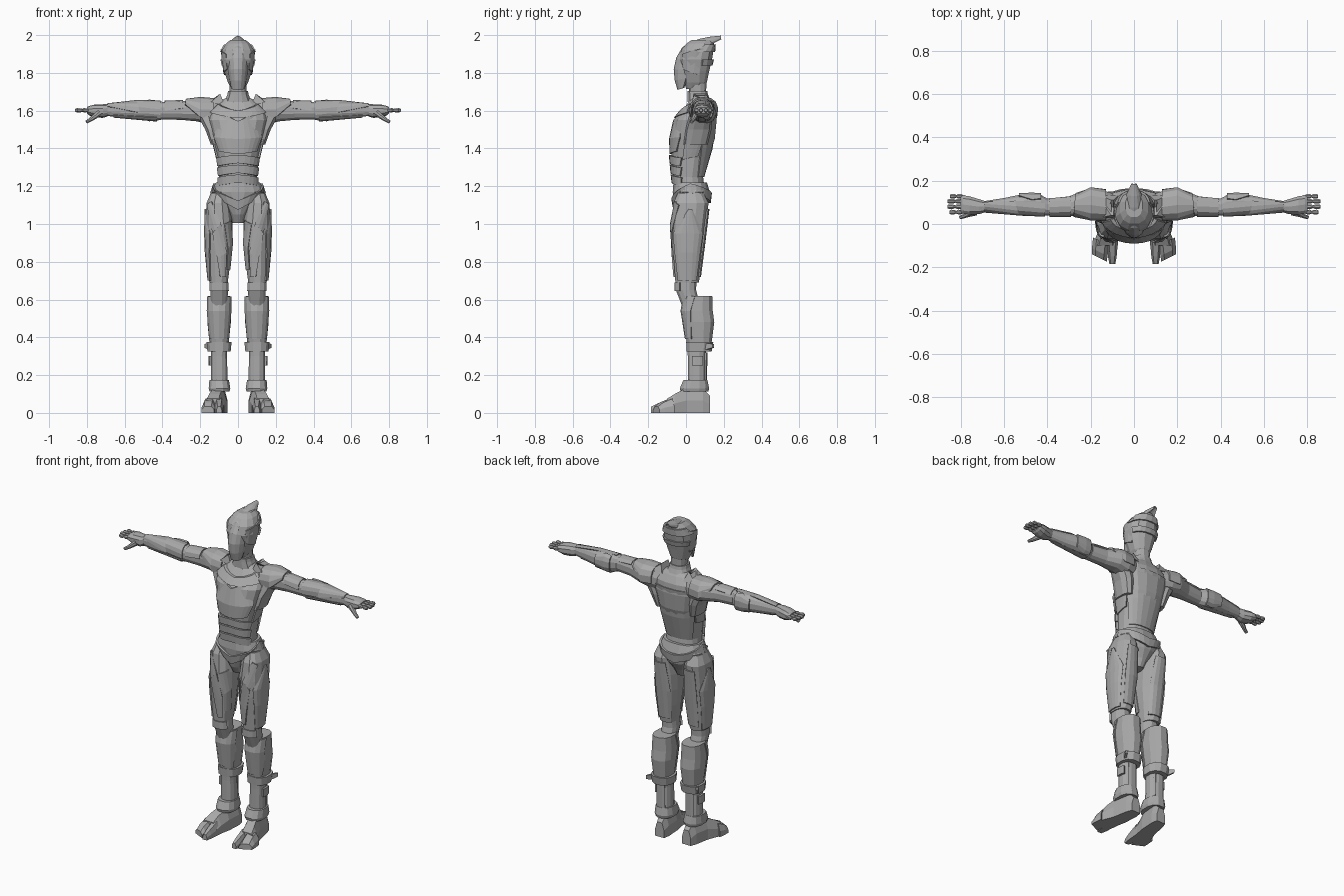
import bpy, bmesh, math
from mathutils import Vector

grey = bpy.data.materials.new("armour grey")
grey.diffuse_color = (0.4, 0.4, 0.4, 1)


def skin(name, sections, mirror=False):
    """Closed flat-shaded body through cross-sections with equal point counts."""
    bm = bmesh.new()
    rows = [[bm.verts.new(p) for p in s] for s in sections]
    n = len(rows[0])
    for a, b in zip(rows, rows[1:]):
        for i in range(n):
            j = (i + 1) % n
            bm.faces.new((a[i], a[j], b[j], b[i]))
    bm.faces.new(rows[0])
    bm.faces.new(rows[-1])
    bmesh.ops.recalc_face_normals(bm, faces=bm.faces)
    me = bpy.data.meshes.new(name)
    bm.to_mesh(me)
    bm.free()
    me.materials.append(grey)
    ob = bpy.data.objects.new(name, me)
    bpy.context.collection.objects.link(ob)
    if mirror:
        ob.modifiers.new("mirror", 'MIRROR').use_mirror_merge = False
    return ob


def surf(rings, axis, a, h, off=0, p=2.4):
    """Point at angle a (degrees) and position h on a lofted limb."""
    rs = sorted(rings)
    h = min(max(h, rs[0][0]), rs[-1][0])
    for r0, r1 in zip(rs, rs[1:]):
        if h <= r1[0]:
            break
    f = (h - r0[0]) / (r1[0] - r0[0])
    c1, c2, ra, rb = (r0[i] + f * (r1[i] - r0[i]) for i in range(1, 5))
    c, s = math.cos(math.radians(a)), math.sin(math.radians(a))
    u = c1 + (ra + off) * math.copysign(abs(c) ** (2 / p), c)
    v = c2 + (rb + off) * math.copysign(abs(s) ** (2 / p), s)
    return (u, v, h) if axis == 'z' else (h, u, v)


def loft(name, rings, axis='z', n=12, mirror=False):
    """Rings: position along the axis, two centre values, two radii."""
    skin(name, [[surf(rings, axis, 360 * (i + .5) / n, r[0]) for i in range(n)]
                for r in rings], mirror)


def plate(name, rings, axis, left, right, off=.008, k=5, mirror=False):
    """Raised armour plate between two (angle, position) edges on a loft."""
    rows = []
    for (a0, h0), (a1, h1) in zip(left, right):
        pts = [(a0 + (a1 - a0) * i / k, h0 + (h1 - h0) * i / k) for i in range(k + 1)]
        rows.append([surf(rings, axis, a, h, off) for a, h in pts] +
                    [surf(rings, axis, a, h, -.006) for a, h in reversed(pts)])
    skin(name, rows, mirror)


def tube(name, pts, radii, n=8, mirror=True):
    """Round limb through points."""
    d = (Vector(pts[-1]) - Vector(pts[0])).normalized()
    u = d.orthogonal().normalized()
    v = d.cross(u)
    skin(name, [[Vector(p) + r * (u * math.cos(2 * math.pi * (i + .5) / n) +
                                  v * math.sin(2 * math.pi * (i + .5) / n))
                 for i in range(n)] for p, r in zip(pts, radii)], mirror)


# Head: skull, swept-back face crest, rear bands
skull = [(1.715, 0, .045, .035, .045), (1.75, 0, .05, .055, .062), (1.81, 0, .05, .076, .075),
         (1.87, 0, .05, .09, .09), (1.92, 0, .06, .087, .088), (1.955, 0, .075, .066, .075),
         (1.975, 0, .085, .04, .055)]
loft("skull", skull)
plate("back_head_band", skull, 'z', [(20, 1.84), (20, 1.87)], [(160, 1.84), (160, 1.87)], .008, 8)
plate("crown_band", skull, 'z', [(0, 1.91), (15, 1.95)], [(180, 1.91), (165, 1.95)], .008, 8)
plate("ear_plate", skull, 'z', [(-50, 1.82), (-50, 1.9)], [(10, 1.79), (15, 1.93)], .006, 4, True)
path = [(-.045, 1.71, .036, .03), (-.06, 1.76, .048, .06), (-.065, 1.82, .056, .08),
        (-.052, 1.88, .06, .085), (-.02, 1.935, .06, .075), (.02, 1.962, .056, .065),
        (.075, 1.981, .05, .055), (.13, 1.992, .036, .032), (.185, 1.997, .012, .012)]
crest = []
for i, (y, z, w, d) in enumerate(path):
    a, b = path[max(i - 1, 0)], path[min(i + 1, len(path) - 1)]
    t = Vector((0, b[0] - a[0], b[1] - a[1])).normalized()
    inward = Vector((0, t.z, -t.y))
    arc = [math.radians(-90 + 22.5 * j) for j in range(9)]
    outer = [Vector((w * math.sin(s), y, z)) + inward * d * (1 - math.cos(s)) for s in arc]
    inner = [Vector((q.x * .85, q.y, q.z)) + inward * .008 for q in reversed(outer)]
    crest.append(outer + inner)
skin("face_crest", crest)

# Neck and collar
loft("neck", [(1.62, 0, .075, .052, .05), (1.70, 0, .062, .045, .046), (1.76, 0, .06, .048, .05)])
loft("collar", [(1.645, 0, .07, .075, .065), (1.685, 0, .062, .058, .056), (1.705, 0, .06, .054, .054)])

# Torso
torso = [(1.18, 0, .02, .108, .08), (1.25, 0, .012, .103, .08), (1.35, 0, .02, .11, .098),
         (1.45, 0, .036, .135, .118), (1.55, 0, .052, .16, .112), (1.61, 0, .072, .15, .085),
         (1.65, 0, .075, .1, .06), (1.67, 0, .07, .06, .05)]
loft("torso", torso, n=16)
plate("breast_plate", torso, 'z', [(-90, 1.37), (-90, 1.45), (-90, 1.545)],
      [(-40, 1.385), (-30, 1.46), (-58, 1.6)], .008, 5, True)
plate("collar_plate", torso, 'z', [(-90, 1.56), (-90, 1.6)], [(-30, 1.59), (-40, 1.635)], .014, 5, True)
for z in (1.21, 1.262, 1.314):
    plate("belly_plate", torso, 'z', [(-90, z + .008), (-90, z + .052)],
          [(-25, z - .008), (-20, z + .036)], .012, 5, True)
plate("rib_plate", torso, 'z', [(-18, 1.34), (-15, 1.45)], [(20, 1.36), (25, 1.47)], .007, 4, True)
plate("back_plate", torso, 'z', [(35, 1.25), (25, 1.40), (20, 1.58)],
      [(145, 1.25), (155, 1.40), (160, 1.58)], .005, 8)

# Pelvis and belt
pelvis = [(1.005, 0, .02, .03, .045), (1.05, 0, .02, .045, .07), (1.10, 0, .028, .085, .092),
          (1.17, 0, .028, .142, .1), (1.22, 0, .022, .118, .09)]
loft("pelvis", pelvis, n=16)
plate("front_belt", pelvis, 'z', [(-90, 1.075), (-90, 1.125)], [(0, 1.165), (0, 1.215)], .01, 7, True)
plate("rear_belt", pelvis, 'z', [(90, 1.11), (90, 1.16)], [(0, 1.165), (0, 1.215)], .01, 7, True)

# Thighs with side and front armour
thigh = [(.69, .103, .006, .05, .064), (.8, .102, .01, .064, .076), (.9, .1, .01, .072, .087),
         (1.0, .1, .015, .073, .094), (1.11, .105, .026, .064, .096), (1.165, .1, .025, .045, .07)]
loft("thigh", thigh, mirror=True)
plate("thigh_side_panel", thigh, 'z', [(-40, .70), (-50, .85), (-55, .95), (-3, 1.08)],
      [(40, .70), (45, .85), (50, .95), (3, 1.08)], .007, 6, True)
plate("thigh_front_strip", thigh, 'z', [(-125, .72), (-120, .85), (-95, 1.0), (-60, 1.12)],
      [(-95, .72), (-85, .82), (-68, .95), (-35, 1.1)], .007, 3, True)
plate("thigh_inner_panel", thigh, 'z', [(-170, .76), (-165, .9), (-150, 1.02)],
      [(-130, .76), (-127, .87), (-108, 1.0)], .004, 3, True)
plate("thigh_rear_panel", thigh, 'z', [(60, .72), (62, .9), (65, 1.08)],
      [(140, .72), (130, .9), (120, 1.08)], .006, 4, True)

# Knees and lower legs
knee = [(.56, .1, .03, .045, .05), (.65, .1, .0, .048, .055), (.72, .102, .003, .046, .055)]
loft("knee", knee, mirror=True)
plate("knee_cap", knee, 'z', [(-150, .645), (-150, .69)], [(-30, .645), (-30, .69)], .01, 5, True)
calf = [(.375, .1, .07, .053, .068), (.48, .1, .068, .064, .084), (.54, .1, .06, .064, .084),
        (.62, .1, .065, .06, .076)]
loft("calf", calf, mirror=True)
plate("shin_guard", calf, 'z', [(-150, .39), (-160, .54), (-170, .615)],
      [(-30, .39), (-20, .54), (-10, .615)], .005, 6, True)
shank = [(.14, .098, .056, .045, .048), (.3, .1, .056, .043, .048), (.4, .1, .06, .045, .055)]
loft("shank", shank, mirror=True)
plate("shank_block", shank, 'z', [(-20, .25), (-20, .3)], [(30, .25), (30, .3)], .012, 3, True)
plate("heel_tendon", shank, 'z', [(60, .16), (60, .32)], [(120, .16), (120, .32)], .008, 3, True)
loft("calf_band", [(.325, .1, .07, .063, .068), (.375, .1, .073, .068, .074)], mirror=True)
loft("ankle_band", [(.112, .098, .045, .054, .075), (.13, .098, .045, .059, .08),
                    (.175, .1, .05, .053, .065)], mirror=True)
skin("band_spur", [[(.14, .1, .33), (.15, .085, .33), (.15, .085, .37), (.14, .1, .37)],
                   [(.172, .148, .345), (.178, .14, .345), (.178, .14, .365), (.172, .148, .365)]], True)


# Feet with split toes
def foot(name, rows, slope=0):
    secs = []
    for y, cx, w, h in rows:
        prof = [(-w, 0), (w, 0), (w, h * .5), (w * .55, h), (-w * .55, h), (-w, h * .5)]
        secs.append([(cx + x, y + slope * x, z) for x, z in prof])
    skin(name, secs, True)


foot("foot", [(.128, .092, .03, .09), (.09, .095, .04, .13), (0, .106, .046, .13),
              (-.06, .124, .052, .1), (-.1, .132, .057, .075)])
foot("big_toe", [(-.08, .1, .026, .078), (-.15, .1, .02, .05), (-.184, .1, .014, .033)])
foot("outer_toes", [(-.08, .153, .036, .075), (-.13, .158, .036, .055), (-.157, .16, .034, .033)], .5)

# Arms with shoulder and elbow armour
arm = [(.09, .085, 1.585, .055, .06), (.16, .09, 1.598, .072, .07), (.22, .095, 1.602, .066, .06),
       (.30, .083, 1.6, .046, .05), (.40, .078, 1.6, .04, .048), (.43, .088, 1.6, .048, .054),
       (.50, .092, 1.602, .05, .053), (.60, .083, 1.602, .038, .044), (.70, .08, 1.603, .025, .03)]
loft("arm", arm, 'x', mirror=True)
loft("armpit", [(1.42, .115, .05, .03, .065), (1.5, .13, .065, .045, .07),
                (1.58, .16, .08, .06, .06)], n=10, mirror=True)
plate("shoulder_plate", arm, 'x', [(-10, .13), (-20, .2), (30, .27)],
      [(200, .13), (205, .2), (150, .28)], .009, 8, True)
plate("upper_arm_plate", arm, 'x', [(40, .29), (30, .39)], [(170, .29), (180, .39)], .005, 5, True)
plate("elbow_plate", arm, 'x', [(-60, .43), (-70, .47), (-40, .53)],
      [(60, .43), (70, .47), (40, .53)], .007, 5, True)
plate("forearm_plate", arm, 'x', [(75, .41), (70, .55), (50, .69)],
      [(200, .41), (190, .52), (150, .69)], .005, 5, True)
plate("forearm_under_plate", arm, 'x', [(215, .43), (215, .66)], [(285, .43), (285, .66)], .004, 4, True)
skin("shoulder_fin", [[(.07, .03, 1.63), (.15, .03, 1.64), (.15, .045, 1.64), (.07, .045, 1.63)],
                      [(.095, .04, 1.69), (.105, .04, 1.68), (.105, .11, 1.68), (.095, .11, 1.69)],
                      [(.07, .12, 1.63), (.16, .12, 1.64), (.16, .135, 1.64), (.07, .135, 1.63)]], True)

# Hands
loft("palm", [(.69, .08, 1.602, .028, .032), (.715, .08, 1.598, .036, .036),
              (.76, .086, 1.598, .044, .034), (.79, .09, 1.6, .044, .024),
              (.80, .09, 1.602, .04, .016)], 'x', 10, True)
for y, end in ((.055, .852), (.08, .862), (.105, .86), (.128, .85)):
    mid = (.79 + end) / 2
    for a, b in ((.79, mid - .002), (mid + .001, end)):
        c = (a + b) / 2
        tube("finger_joint", [(a, y, 1.602), (a + .008, y, 1.602), (b - .008, y, 1.602), (b, y, 1.602)],
             [.007, .011, .012, .008])
    tube("finger_core", [(.78, y, 1.602), (end - .005, y, 1.602)], [.006, .006], 6)
tube("thumb", [(.735, .055, 1.588), (.76, .046, 1.568), (.78, .038, 1.553), (.802, .03, 1.54)],
     [.018, .014, .011, .009])
